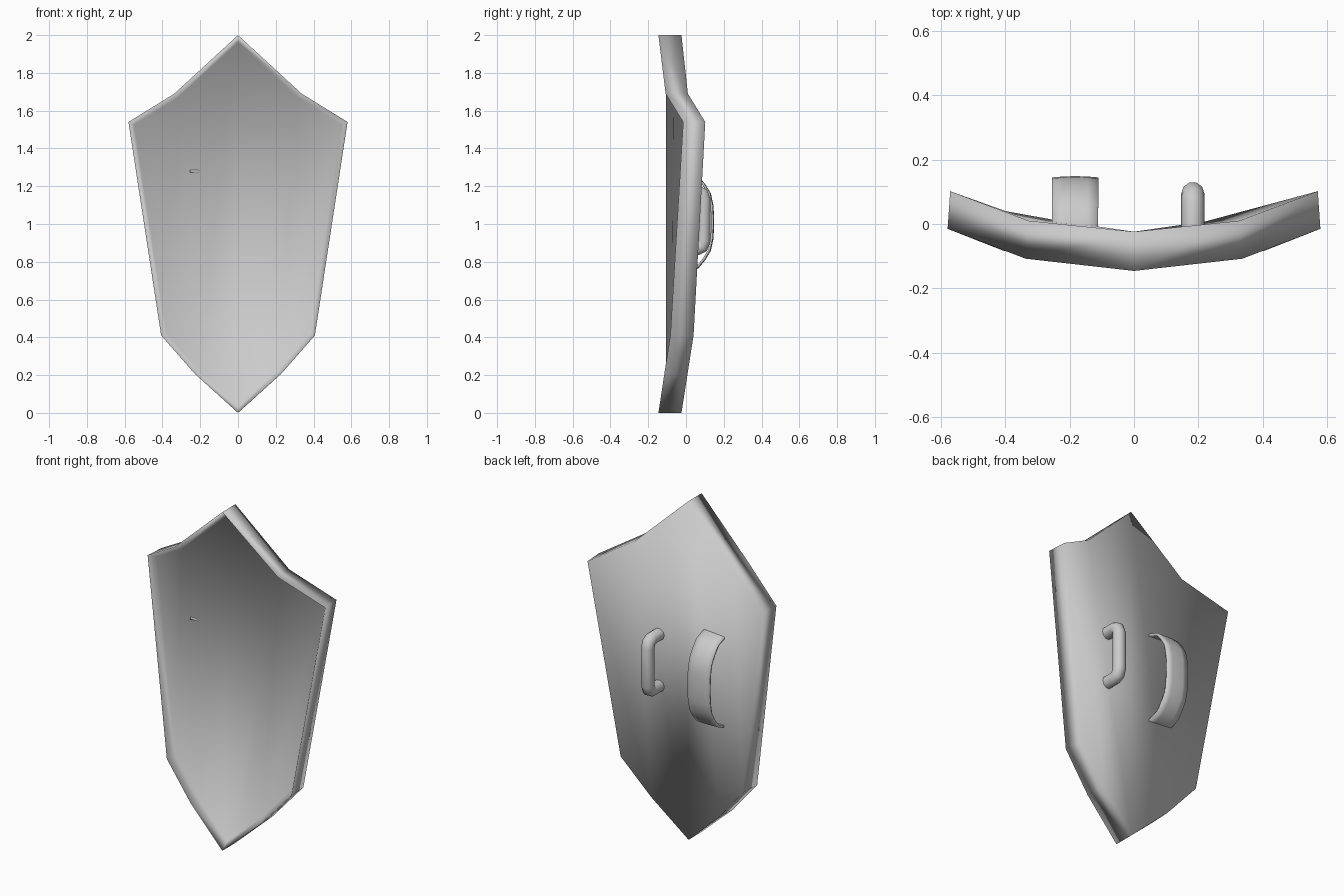
import bpy, bmesh, math
from mathutils import Vector

if "Cube" in bpy.data.objects:
    bpy.data.objects.remove(bpy.data.objects["Cube"])


def add_mesh(name, bm):
    bmesh.ops.recalc_face_normals(bm, faces=bm.faces)
    me = bpy.data.meshes.new(name)
    bm.to_mesh(me)
    bm.free()
    ob = bpy.data.objects.new(name, me)
    bpy.context.collection.objects.link(ob)
    me.polygons.foreach_set("use_smooth", [True] * len(me.polygons))
    return ob


# Half outline of the shield: x, z, front y, back y, back x (top to bottom)
half = [(0.0, 2.0, -0.146, -0.024, 0.0),
        (0.337, 1.69, -0.108, 0.010, 0.327),
        (0.58, 1.54, -0.015, 0.102, 0.572),
        (0.407, 0.41, -0.083, 0.040, 0.399),
        (0.227, 0.205, -0.115, 0.008, 0.222),
        (0.0, 0.0, -0.146, -0.024, 0.0)]
loop = half + [(-x, z, f, b, -bx) for x, z, f, b, bx in reversed(half[1:-1])]
n = len(loop)


def inset_point(i, d):
    # mitred inward offset of a corner of the clockwise outline
    p0, p, p1 = (Vector(loop[k % n][:2]) for k in (i - 1, i, i + 1))
    a, b = (p - p0).normalized(), (p1 - p).normalized()
    na, nb = Vector((a.y, -a.x)), Vector((b.y, -b.x))
    return p + (na + nb) * d / (1 + na.dot(nb))


# Shield body: flat-columned front panel sunk inside a sloped rim, thick wall, back
bm = bmesh.new()
front = [bm.verts.new((x, f, z)) for x, z, f, b, bx in loop]
back = [bm.verts.new((bx, b, z)) for x, z, f, b, bx in loop]
inner = []
for i in range(n):
    q = inset_point(i, 0.028)
    inner.append(bm.verts.new((q.x, loop[i][2] + 0.041, q.y)))
for i in range(n):
    j = (i + 1) % n
    bm.faces.new((front[i], front[j], back[j], back[i]))
    bm.faces.new((front[j], front[i], inner[i], inner[j]))
columns = [(2, 3), (1, 4), (0, 5), (9, 6), (8, 7)]
for ring in (inner, back):
    for (a, b), (c, d) in zip(columns, columns[1:]):
        bm.faces.new((ring[a], ring[b], ring[d], ring[c]))
add_mesh("shield_body", bm)

# Forearm strap: thin curved band, slightly crowned across its width
arc = [(0.0, 0.262), (0.058, 0.24), (0.095, 0.195), (0.122, 0.15),
       (0.136, 0.085), (0.139, 0.0)]
path = ([(-0.082, 1.28)] + [(y, 1.01 + z) for y, z in arc]
        + [(y, 1.01 - z) for y, z in reversed(arc[:-1])] + [(-0.04, 0.742)])
bm = bmesh.new()
rows = []
for y, z in path:
    rows.append([bm.verts.new((-0.183 + 0.0715 * u, y + 0.004 * (1 - u * u), z))
                 for u in (-1, -0.5, 0, 0.5, 1)])
for r, s in zip(rows, rows[1:]):
    for k in range(4):
        bm.faces.new((r[k], r[k + 1], s[k + 1], s[k]))
strap = add_mesh("forearm_strap", bm)
mod = strap.modifiers.new("thickness", "SOLIDIFY")
mod.thickness = 0.012
mod.offset = 0
bpy.context.view_layer.objects.active = strap
strap.select_set(True)
bpy.ops.object.shade_smooth_by_angle(angle=math.radians(40))

# Hand grip: round bar bent into the back of the shield
cu = bpy.data.curves.new("hand_grip", "CURVE")
cu.dimensions = "3D"
cu.bevel_depth = 0.036
cu.bevel_resolution = 3
cu.use_fill_caps = True
pts = [(-0.03, 1.172), (0.06, 1.172), (0.085, 1.16), (0.095, 1.13),
       (0.095, 0.91), (0.085, 0.88), (0.06, 0.868), (-0.03, 0.868)]
sp = cu.splines.new("POLY")
sp.points.add(len(pts) - 1)
for p, (y, z) in zip(sp.points, pts):
    p.co = (0.183, y, z, 1)
sp.use_smooth = True
bpy.context.collection.objects.link(bpy.data.objects.new("hand_grip", cu))
